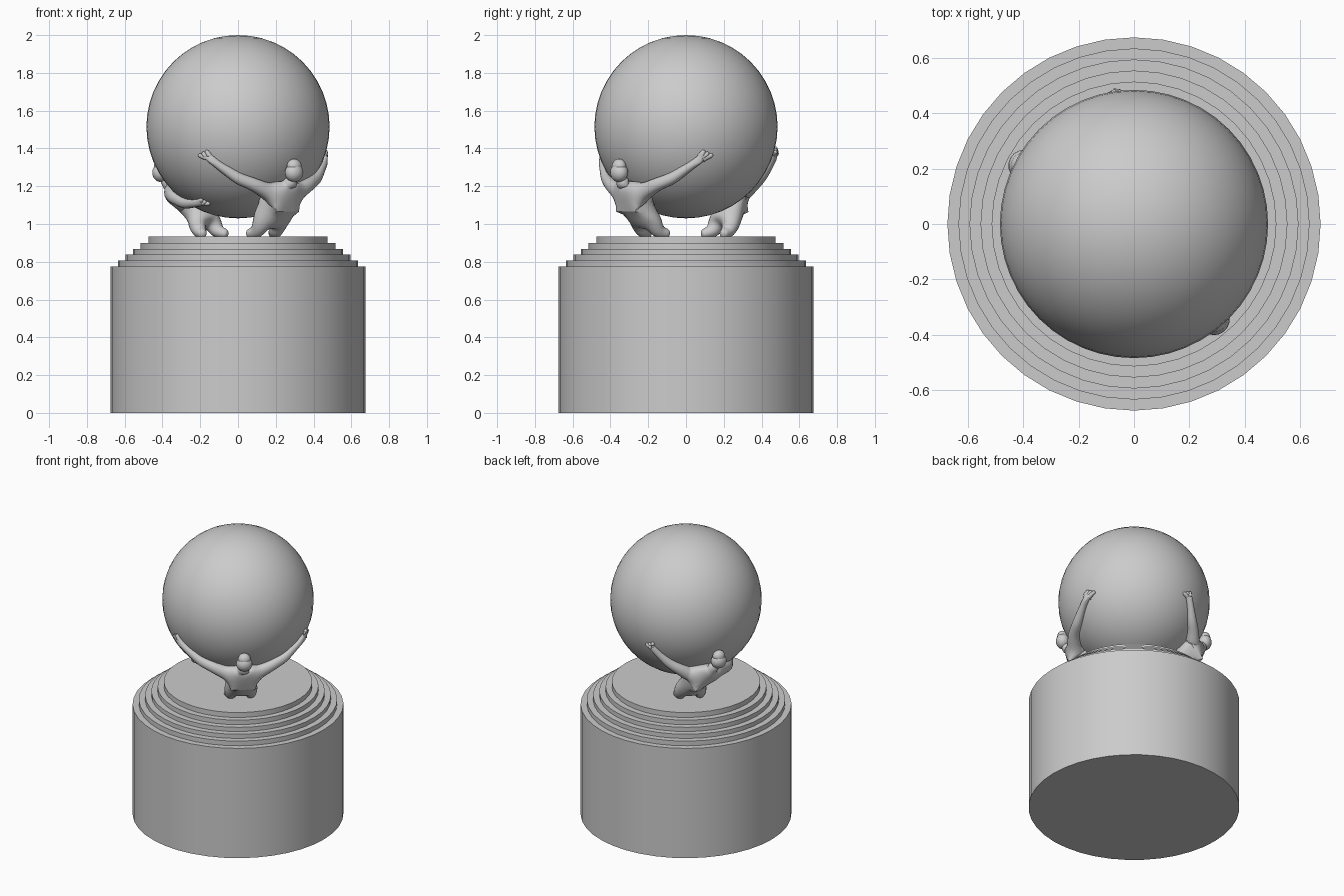
import bpy, bmesh, math
from mathutils import Vector

old = bpy.data.objects.get("Cube")
if old:
    bpy.data.objects.remove(old)

stone = bpy.data.materials.new("grey stone")
stone.use_nodes = True
grey = (0.6, 0.6, 0.6, 1)
stone.diffuse_color = grey
stone.node_tree.nodes["Principled BSDF"].inputs["Base Color"].default_value = grey

GLOBE_R, GLOBE_Z = 0.485, 1.515


def finish(obj, name):
    obj.name = name
    obj.data.materials.append(stone)
    bpy.ops.object.select_all(action='DESELECT')
    obj.select_set(True)
    bpy.context.view_layer.objects.active = obj
    bpy.ops.object.shade_smooth_by_angle(angle=math.radians(40))
    return obj


def from_bmesh(bm, name):
    mesh = bpy.data.meshes.new(name)
    bm.to_mesh(mesh)
    bm.free()
    obj = bpy.data.objects.new(name, mesh)
    bpy.context.collection.objects.link(obj)
    return obj


def polar(angle, r, z):
    a = math.radians(angle)
    return Vector((r * math.cos(a), r * math.sin(a), z))


def on_globe(angle, z, lift):
    """Point resting just outside the globe at a given height."""
    return polar(angle, math.sqrt(GLOBE_R**2 - (z - GLOBE_Z)**2) + lift, z)


# Stepped round pedestal, turned from a profile
profile = [(0, 0), (0.675, 0), (0.675, 0.775)]
z = 0.775
for r, top in [(0.635, 0.808), (0.595, 0.838), (0.555, 0.868), (0.515, 0.9), (0.475, 0.935)]:
    profile += [(r, z), (r, top)]
    z = top
profile.append((0, z))
bm = bmesh.new()
verts = [bm.verts.new((r, 0, h)) for r, h in profile]
edges = [bm.edges.new(pair) for pair in zip(verts, verts[1:])]
bmesh.ops.spin(bm, geom=verts + edges, cent=(0, 0, 0), axis=(0, 0, 1),
               angle=math.tau, steps=40, use_duplicate=False)
bmesh.ops.remove_doubles(bm, verts=bm.verts, dist=0.0005)
bmesh.ops.recalc_face_normals(bm, faces=bm.faces)
finish(from_bmesh(bm, "pedestal"), "pedestal")

# Globe
bpy.ops.mesh.primitive_uv_sphere_add(segments=48, ring_count=24, radius=GLOBE_R,
                                     location=(0, 0, GLOBE_Z))
finish(bpy.context.object, "globe")


def limbs(name, chains):
    """Skinned body; chains share joints wherever their points coincide."""
    points, radii, edges = [], [], []

    def joint(p, r):
        for i, q in enumerate(points):
            if (p - q).length < 1e-4:
                return i
        points.append(p)
        radii.append(r)
        return len(points) - 1

    for chain in chains:
        ids = [joint(p, r) for p, r in chain]
        edges += list(zip(ids, ids[1:]))
    mesh = bpy.data.meshes.new(name)
    mesh.from_pydata(points, edges, [])
    obj = bpy.data.objects.new(name, mesh)
    bpy.context.collection.objects.link(obj)
    obj.modifiers.new("Skin", 'SKIN')
    for v, r in zip(mesh.skin_vertices[0].data, radii):
        v.radius = (r, r)
    mesh.skin_vertices[0].data[0].use_root = True
    sub = obj.modifiers.new("Smooth", 'SUBSURF')
    sub.levels = sub.render_levels = 2
    # Bake the skin so the surface can be shaded
    bpy.context.view_layer.update()
    baked = bpy.data.meshes.new_from_object(
        obj.evaluated_get(bpy.context.evaluated_depsgraph_get()))
    obj.modifiers.clear()
    obj.data = baked
    return finish(obj, name)


def figure(name, foot, head, hands):
    """Crouched bearer; its body turns from the foot to the head angle."""
    mid = (foot + head) / 2
    pelvis = (polar(foot, 0.31, 1.07), 0.075)
    waist = (polar((foot + mid) / 2, 0.35, 1.115), 0.08)
    chest = (polar(mid, 0.38, 1.16), 0.08)
    neck = (polar((mid + head) / 2, 0.425, 1.205), 0.04)
    chains = [[pelvis, waist, chest, neck, (polar(head, 0.455, 1.25), 0.035)]]
    for side, (hand_angle, hand_z) in zip((-1, 1), hands):
        # Bent leg with a foot pointing inward
        chains.append([pelvis,
                       (polar(foot + side * 13, 0.275, 1.01), 0.055),
                       (polar(foot + side * 14, 0.25, 0.96), 0.042),
                       (polar(foot + side * 26, 0.2, 0.945), 0.022)])
        # Arm reaching around the globe
        shoulder = mid + side * 15
        reach = hand_angle - shoulder

        def along(t, lift, bend=0.0):
            return on_globe(shoulder + reach * t, 1.17 + (hand_z - 1.17) * t - bend, lift)

        wrist = (along(0.85, 0.015), 0.02)
        chains.append([chest, (polar(shoulder, 0.385, 1.17), 0.05),
                       (along(0.25, 0.03, 0.01), 0.038),
                       (along(0.5, 0.02, 0.025), 0.034), wrist])
        # Spread fingers
        for k in (-1, 0, 1):
            tip = on_globe(hand_angle + k * 3, hand_z + 0.02 - side * k * 0.012, 0.006)
            chains.append([wrist, (tip, 0.011)])
    limbs(name + "_body", chains)

    # Head with a bun of hair
    for part, r, h, size in (("head", 0.462, 1.272, 0.05), ("hair", 0.463, 1.305, 0.04)):
        bpy.ops.mesh.primitive_uv_sphere_add(segments=16, ring_count=10, radius=size,
                                             location=polar(head, r, h),
                                             rotation=(0, 0, math.radians(head)))
        obj = bpy.context.object
        obj.scale = (0.9, 1.05, 1.0)
        finish(obj, name + "_" + part)


# Two bearers on opposite sides
figure("front_bearer", -51, -50, [(-114, 1.36), (15, 1.36)])
figure("back_bearer", 131, 152, [(95, 1.38), (234, 1.1)])
